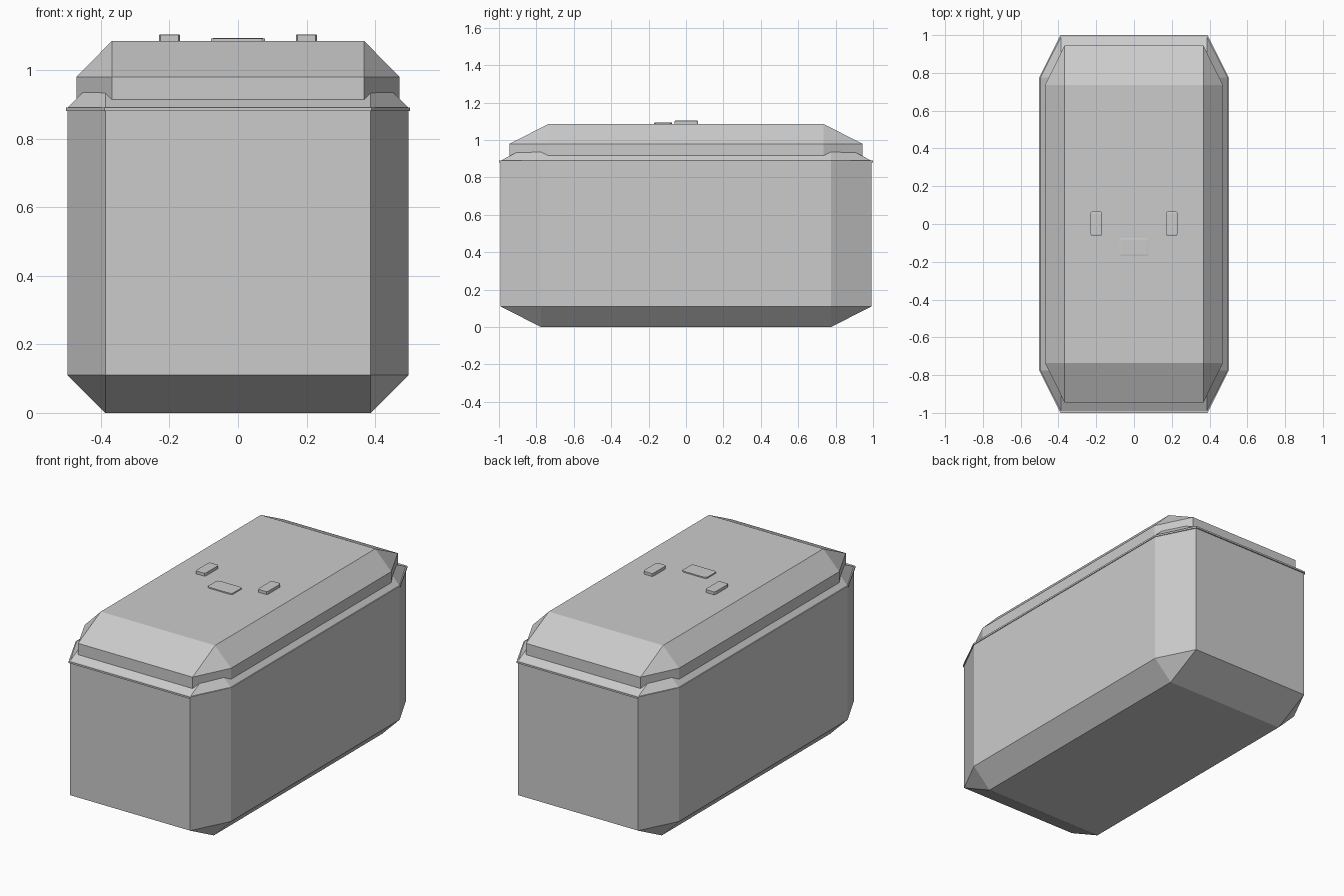
import bpy, bmesh
from itertools import product

if "Cube" in bpy.data.objects:
    bpy.data.objects.remove(bpy.data.objects["Cube"])

grey = bpy.data.materials.new("plain grey")
grey.diffuse_color = (0.6, 0.6, 0.6, 1)
grey.use_nodes = True
grey.node_tree.nodes["Principled BSDF"].inputs["Base Color"].default_value = grey.diffuse_color


def block(name, centre, half, cut):
    """Box with every edge cut flat; cut is the depth lost along x, y, z."""
    bm = bmesh.new()
    for s in product((-1, 1), repeat=3):
        for axis in range(3):
            # one vertex per face meeting at this corner
            p = [centre[i] + s[i] * (half[i] - (0 if i == axis else cut[i]))
                 for i in range(3)]
            bm.verts.new(p)
    hull = bmesh.ops.convex_hull(bm, input=bm.verts[:])
    bmesh.ops.dissolve_limit(bm, angle_limit=0.0005, verts=bm.verts[:], edges=bm.edges[:])
    bmesh.ops.recalc_face_normals(bm, faces=bm.faces[:])
    mesh = bpy.data.meshes.new(name)
    bm.to_mesh(mesh)
    bm.free()
    mesh.materials.append(grey)
    ob = bpy.data.objects.new(name, mesh)
    bpy.context.collection.objects.link(ob)
    return ob


# main body, its top buried inside the lid
block("body", (0, 0, 0.5), (0.498, 0.993, 0.5), (0.111, 0.218, 0.111))
# thin seam strip around the body
block("rim", (0, 0, 0.886), (0.502, 1.0, 0.0065), (0.112, 0.225, 0.0015))
# raised lid
block("lid", (0, 0, 0.6125), (0.471, 0.944, 0.4725), (0.103, 0.208, 0.105))

# pair of small pads on the lid
for side, label in ((-1, "left"), (1, "right")):
    block(label + "_pad", (side * 0.2, 0.002, 1.0925), (0.031, 0.063, 0.0115),
          (0.005, 0.009, 0.0015))
# flat plate between the pads
block("front_plate", (0, -0.122, 1.087), (0.079, 0.048, 0.0065), (0.012, 0.008, 0.0015))
